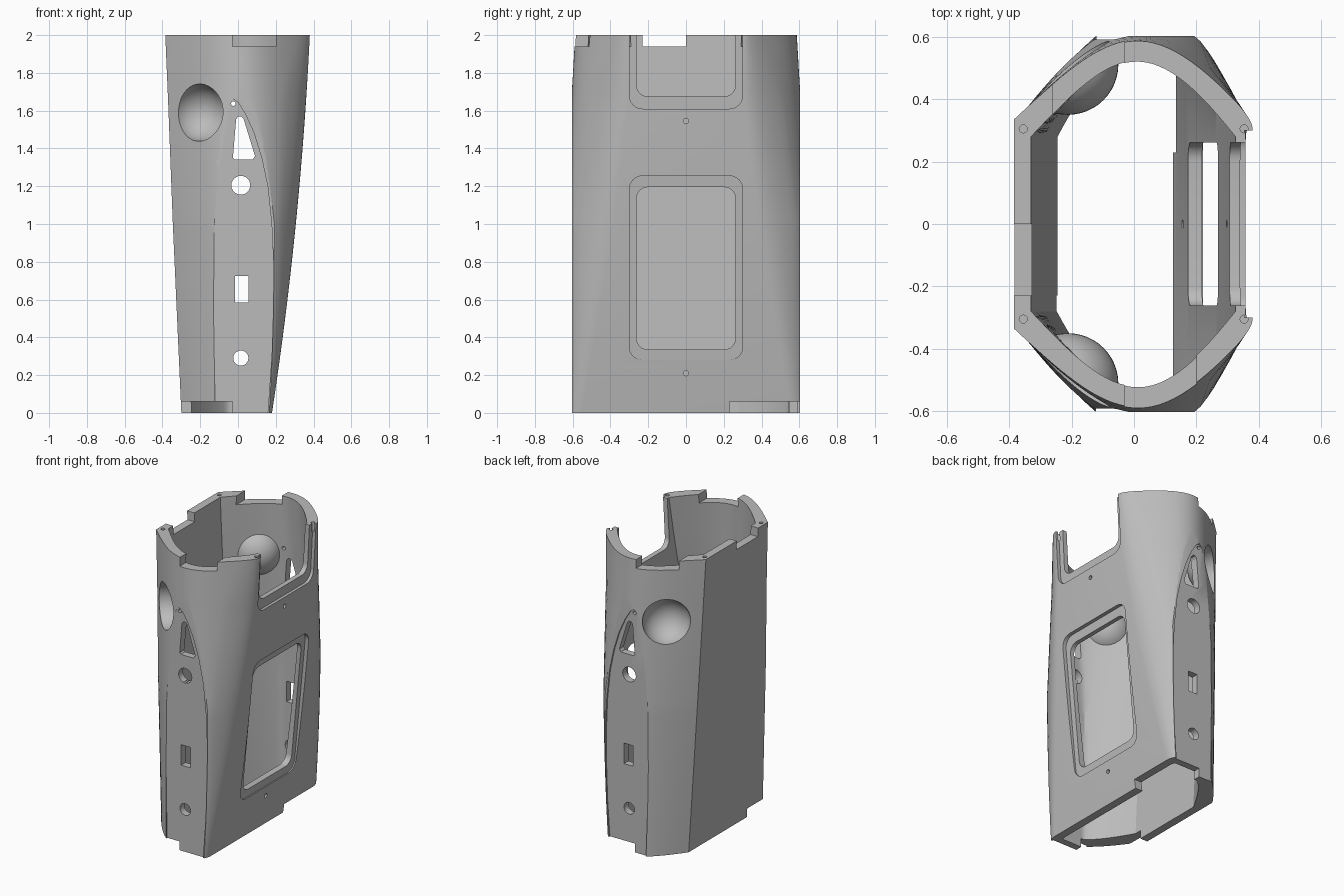
import bpy, bmesh, math

if "Cube" in bpy.data.objects:
    bpy.data.objects.remove(bpy.data.objects["Cube"])

grey = bpy.data.materials.new("grey plastic")
grey.diffuse_color = (0.5, 0.5, 0.5, 1)
grey.use_nodes = True
grey.node_tree.nodes["Principled BSDF"].inputs["Base Color"].default_value = grey.diffuse_color

# Half-section Bezier control points (left corner to right corner) by height,
# then depth of the right corner and how much it is rounded
KEYS = [
    (0.00, (-.300, .40), (-.060, .74), (.10, .72), .58, .06),
    (1.00, (-.345, .37), (-.055, .74), (.14, .73), .47, .18),
    (1.65, (-.370, .345), (-.06, .665), (.08, .71), .38, .15),
    (2.00, (-.385, .335), (-.06, .64), (.05, .70), .335, .06),
]


def right_x(z):
    return .18 + .152 * z - .026 * z * z


def section(z, wall):
    """Closed outline at height z, moved inward by the wall thickness."""
    zc = min(max(z, 0), 2)
    for a, b in zip(KEYS, KEYS[1:]):
        if zc <= b[0]:
            break
    f = (zc - a[0]) / (b[0] - a[0])
    mix = lambda p, q: p + (q - p) * f
    p = [[mix(a[i][k], b[i][k]) for k in (0, 1)] for i in (1, 2, 3)]
    p.append([right_x(zc), mix(a[4], b[4])])
    fillet = 0 if wall else mix(a[5], b[5])
    if wall:
        p[0] = [p[0][0] + wall, .28]
        p[3][0] -= wall
        for q, d in zip(p[1:], (.07 + .02 * (2 - zc), .07, .055)):
            q[1] -= d
    half = []
    for i in range(29):
        t = i / 28 * (1 - fillet)
        w = ((1-t)**3, 3*t*(1-t)**2, 3*t*t*(1-t), t**3)
        x, y = (sum(w[j] * p[j][k] for j in range(4)) for k in (0, 1))
        half.append((x, min(y, .545) if wall else y))
    if fillet:
        (sx, sy), (cx, cy) = half[-1], p[3]
        for i in range(1, 9):
            t = i / 8
            u, v, w = (1-t)**2, 2*t*(1-t), t*t
            half.append((u*sx + v*cx + w*cx, u*sy + v*cy + w*(cy - .5*fillet)))
    return half + [(x, -y) for x, y in reversed(half)]


def loft(name, rings):
    """Closed solid through rings of 3D points."""
    bm = bmesh.new()
    vs = [[bm.verts.new(c) for c in r] for r in rings]
    n = len(vs[0])
    for a, b in zip(vs, vs[1:]):
        for i in range(n):
            j = (i + 1) % n
            bm.faces.new((a[i], a[j], b[j], b[i]))
    bm.faces.new(vs[0][::-1])
    bm.faces.new(vs[-1])
    bmesh.ops.recalc_face_normals(bm, faces=bm.faces)
    me = bpy.data.meshes.new(name)
    bm.to_mesh(me)
    bm.free()
    me.materials.append(grey)
    ob = bpy.data.objects.new(name, me)
    bpy.context.collection.objects.link(ob)
    return ob


def cut(target, cutter):
    bpy.context.view_layer.objects.active = target
    m = target.modifiers.new("cut", 'BOOLEAN')
    m.operation, m.solver, m.object = 'DIFFERENCE', 'EXACT', cutter
    bpy.ops.object.modifier_apply(modifier=m.name)
    bpy.data.objects.remove(cutter)


def box(x0, x1, y0, y1, z0, z1):
    return loft("box_cutter", [[(x0, y0, z), (x1, y0, z), (x1, y1, z), (x0, y1, z)]
                               for z in (z0, z1)])


def circle(cx, cy, r, n=24):
    return [(cx + r * math.cos(2*math.pi*i/n), cy + r * math.sin(2*math.pi*i/n))
            for i in range(n)]


def rounded(x0, x1, y0, y1, r):
    pts = []
    for k, (cx, cy) in enumerate(((x1-r, y1-r), (x0+r, y1-r), (x0+r, y0+r), (x1-r, y0+r))):
        for i in range(7):
            a = (k + i / 6) * math.pi / 2
            pts.append((cx + r * math.cos(a), cy + r * math.sin(a)))
    return pts


def along_y(pts, y0=-.8, y1=.8):
    return loft("side_cutter", [[(x, y, z) for x, z in pts] for y in (y0, y1)])


def along_x(pts, start):
    return loft("face_cutter", [[(start(z), y, z) for y, z in pts],
                                [(.7, y, z) for y, z in pts]])


def ball(sy, r):
    bpy.ops.mesh.primitive_uv_sphere_add(segments=48, ring_count=24, radius=r,
                                         location=(-.212, sy * .512, 1.59))
    return bpy.context.object


# Tapered housing, trimmed flat on front and back
housing = loft("housing", [[(x, y, z) for x, y in section(z, 0)]
                           for z in [i / 20 for i in range(41)]])
for s in (-1, 1):
    cut(housing, box(-.6, .6, min(s*.603, s*.9), max(s*.603, s*.9), -.2, 2.2))

# Sunken arched panels on front and back
arch = [(-.12, -.1), (.157, -.1), (.157, 0), (.178, .3), (.188, .6), (.187, .8),
        (.178, 1.0), (.157, 1.2), (.125, 1.35), (.085, 1.48), (.04, 1.58), (.0, 1.645),
        (-.025, 1.662), (-.05, 1.645), (-.072, 1.58), (-.09, 1.48), (-.103, 1.35),
        (-.115, 1.2), (-.125, 1.0), (-.13, .7), (-.128, .4), (-.12, 0)]
cut(housing, along_y(arch, .592, .9))
cut(housing, along_y(arch, -.9, -.592))

# Hollow interior, leaving the backs of the two ball sockets
cavity = loft("cavity", [[(x, y, z) for x, y in section(z, .055)]
                         for z in [-.1] + [i / 20 for i in range(41)] + [2.1]])
for s in (-1, 1):
    cut(cavity, ball(s, .162))
cut(housing, cavity)
for s in (-1, 1):
    cut(housing, ball(s, .152))

# Openings through both side panels
for shape in ([(-.027, 1.352), (-.018, 1.342), (.078, 1.342), (.09, 1.36),
               (.03, 1.555), (.018, 1.57), (.002, 1.57), (-.01, 1.555)],
              circle(.015, 1.205, .05), circle(.015, .29, .04),
              circle(-.025, 1.637, .012, 12),
              [(-.015, .585), (.055, .585), (.055, .725), (-.015, .725)]):
    cut(housing, along_y(shape))

# Display window and top slot: shallow recess, then the opening
lower = lambda z: right_x(.28) - .008 + (z - .28) / .975 * (right_x(1.255) - right_x(.28) - .017)
upper = lambda z: right_x(1.61) - .02 + (z - 1.61) * .05
for outer, inner, plane in (((.28, 1.255), (.335, 1.195), lower),
                            ((1.61, 2.3), (1.675, 2.3), upper)):
    cut(housing, along_x(rounded(-.3, .3, *outer, .07), plane))
    cut(housing, along_x(rounded(-.262, .262, *inner, .06), lambda z: .02))
for z in (.21, 1.545):
    cut(housing, along_x(circle(0, z, .014, 12), lambda z: .02))

# Interlocking notches on the top and bottom rims
for b in ((-.03, .2, -.8, -.3, 1.94, 2.2), (-.26, -.03, .3, .8, 1.94, 2.2),
          (-.6, -.2, -.23, 0, 1.94, 2.2),
          (-.6, -.03, -.8, -.23, -.2, .06), (-.03, .6, .23, .8, -.2, .06)):
    cut(housing, box(*b))

# Pin holes in the top rim
for x in (-.355, .353):
    for y in (-.305, .305):
        cut(housing, loft("pin_cutter", [[(px, py, z) for px, py in circle(x, y, .013, 12)]
                                         for z in (1.94, 2.1)]))

bpy.ops.object.select_all(action='DESELECT')
housing.select_set(True)
bpy.context.view_layer.objects.active = housing
bpy.ops.object.shade_smooth_by_angle(angle=math.radians(28))
